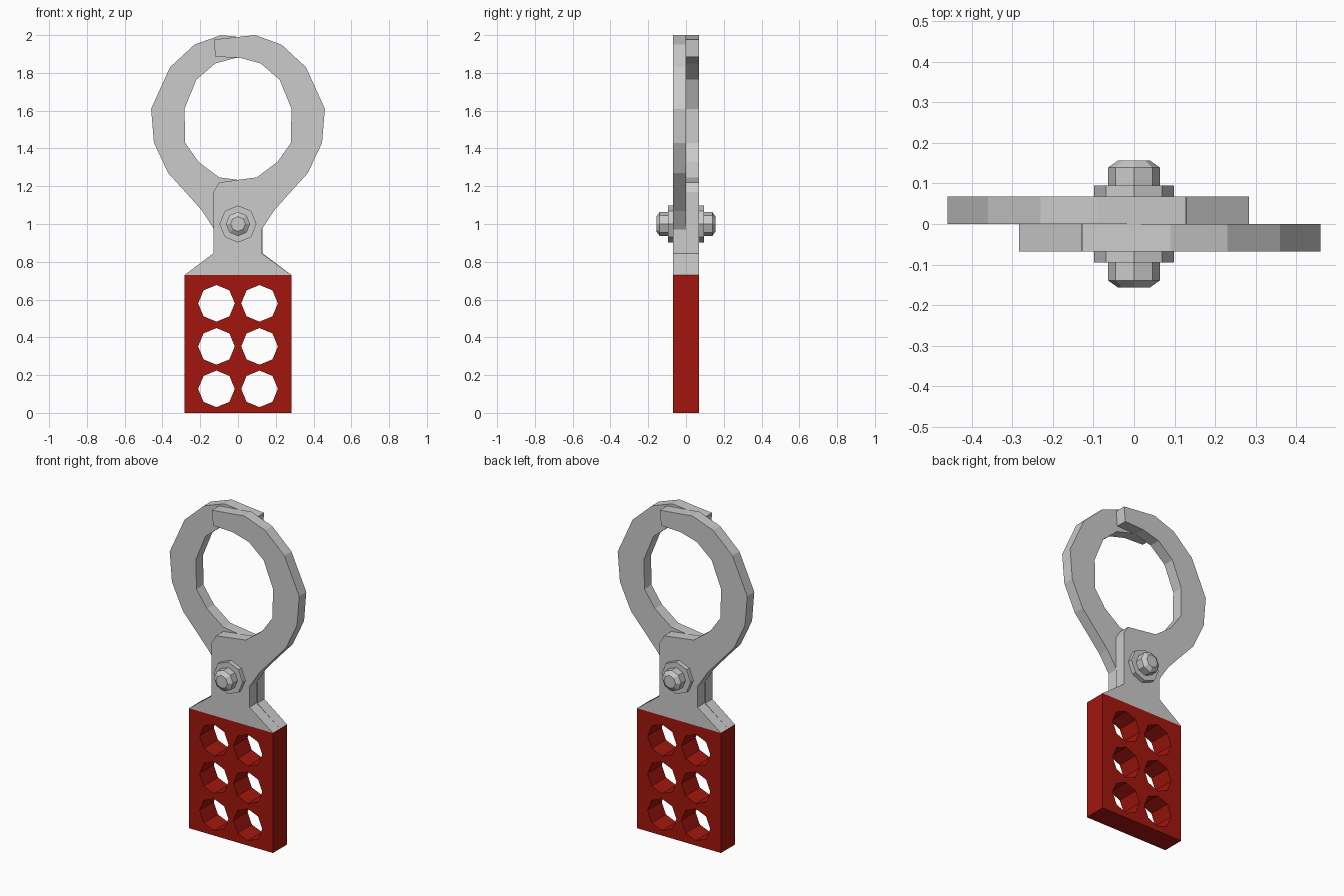
import bpy, bmesh, math
from mathutils import Matrix

if "Cube" in bpy.data.objects:
    bpy.data.objects.remove(bpy.data.objects["Cube"])

T = 0.068  # thickness of one half

red = bpy.data.materials.new("red_coating")
red.diffuse_color = (0.36, 0.008, 0.004, 1)
red.use_nodes = True
red.node_tree.nodes["Principled BSDF"].inputs["Base Color"].default_value = red.diffuse_color


def ngon(cx, cz, r, n=8):
    return [(cx + r * math.cos(2 * math.pi * i / n),
             cz + r * math.sin(2 * math.pi * i / n)) for i in range(n)]


def slab(name, loops, back=False, mat=None):
    """Filled x-z outline (later loops are holes), one half thick."""
    cu = bpy.data.curves.new(name, 'CURVE')
    cu.dimensions = '2D'
    cu.fill_mode = 'BOTH'
    cu.extrude = T / 2
    for pts in loops:
        sp = cu.splines.new('POLY')
        sp.points.add(len(pts) - 1)
        for p, (x, z) in zip(sp.points, pts):
            p.co = (x, z, 0, 1)
        sp.use_cyclic_u = True
    tmp = bpy.data.objects.new(name + "_tmp", cu)
    bpy.context.collection.objects.link(tmp)
    dg = bpy.context.evaluated_depsgraph_get()
    me = bpy.data.meshes.new_from_object(tmp.evaluated_get(dg))
    bpy.data.objects.remove(tmp)
    m = Matrix.Translation((0, -T / 2, 0)) @ Matrix.Rotation(math.pi / 2, 4, 'X')
    if back:
        m = Matrix.Rotation(math.pi, 4, 'Z') @ m
    bm = bmesh.new()
    bm.from_mesh(me)
    bm.transform(m)
    bmesh.ops.remove_doubles(bm, verts=bm.verts, dist=1e-4)
    bmesh.ops.recalc_face_normals(bm, faces=bm.faces)
    for f in bm.faces:
        f.smooth = False
    bm.to_mesh(me)
    bm.free()
    me.name = name
    me.materials.clear()
    if mat:
        me.materials.append(mat)
    ob = bpy.data.objects.new(name, me)
    bpy.context.collection.objects.link(ob)
    return ob


# Neck and hooked jaw outline of the front half
jaw = [(-0.283, 0.73), (-0.13, 0.845), (-0.13, 1.17), (-0.10, 1.22), (-0.01, 1.232),
       (0.10, 1.247), (0.21, 1.33), (0.28, 1.43), (0.283, 1.61), (0.22, 1.765),
       (0.12, 1.85), (0.01, 1.88), (-0.12, 1.885), (-0.128, 1.977), (0.0, 1.99),
       (0.09, 2.0), (0.23, 1.95), (0.36, 1.83), (0.46, 1.61), (0.445, 1.43),
       (0.37, 1.27), (0.27, 1.16), (0.19, 1.07), (0.125, 0.97), (0.125, 0.845),
       (0.283, 0.73)]

# Coated handle plate with six padlock holes
plate = [[(-0.283, 0), (0.283, 0), (0.283, 0.73), (-0.283, 0.73)]]
plate += [ngon(x, z, 0.097) for x in (-0.114, 0.114) for z in (0.127, 0.352, 0.58)]

for side, back in (("front", False), ("back", True)):
    slab(side + "_jaw", [jaw], back)
    slab(side + "_plate", plate, back, red)

# Pivot rivet: washers and tapered heads as one eight-sided turned profile
half = [(0.098, T), (0.098, 0.095), (0.064, 0.095), (0.064, 0.139), (0.039, 0.157)]
profile = [(r, -y) for r, y in reversed(half)] + [(0.04, -T), (0.04, T)] + half
bm = bmesh.new()
rings = [[bm.verts.new((x, y, z)) for x, z in ngon(0, 1.0, r)] for r, y in profile]
for a, b in zip(rings, rings[1:]):
    for i in range(8):
        j = (i + 1) % 8
        bm.faces.new((a[i], a[j], b[j], b[i]))
bm.faces.new(rings[0])
bm.faces.new(rings[-1])
bmesh.ops.recalc_face_normals(bm, faces=bm.faces)
me = bpy.data.meshes.new("pivot_rivet")
bm.to_mesh(me)
bm.free()
bpy.context.collection.objects.link(bpy.data.objects.new("pivot_rivet", me))
